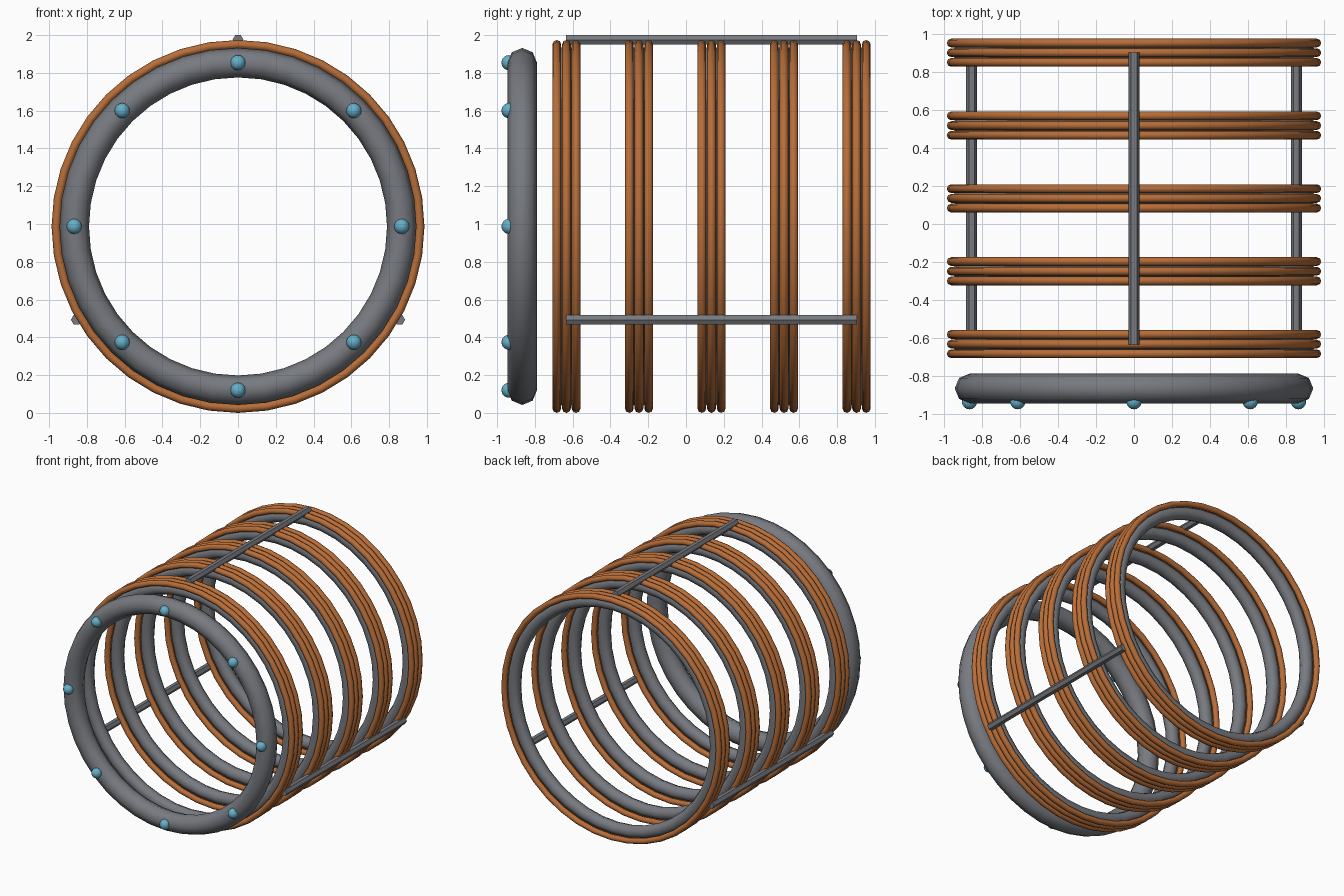
import bpy, bmesh, math
from mathutils import Matrix, Vector

if "Cube" in bpy.data.objects:
    bpy.data.objects.remove(bpy.data.objects["Cube"])

ZC = 0.987            # height of the common axis
TAU = 2 * math.pi


def material(name, rgb):
    m = bpy.data.materials.new(name)
    m.diffuse_color = (*rgb, 1)
    m.use_nodes = True
    m.node_tree.nodes["Principled BSDF"].inputs["Base Color"].default_value = m.diffuse_color
    return m


STEEL = material("steel grey", (0.185, 0.195, 0.215))
COPPER = material("copper", (0.48, 0.155, 0.04))
BLUE = material("light blue", (0.13, 0.43, 0.58))


def finish(bm, name, mat, smooth):
    bmesh.ops.recalc_face_normals(bm, faces=bm.faces)
    for f in bm.faces:
        f.smooth = smooth
    me = bpy.data.meshes.new(name)
    bm.to_mesh(me)
    bm.free()
    me.materials.append(mat)
    ob = bpy.data.objects.new(name, me)
    bpy.context.collection.objects.link(ob)
    return ob


def ring(name, y, major, minor, mat, n=40, k=8):
    """Torus around the y axis."""
    bm = bmesh.new()
    grid = []
    for i in range(n):
        a = TAU * i / n
        row = []
        for j in range(k):
            b = TAU * j / k
            r = major + minor * math.cos(b)
            row.append(bm.verts.new((r * math.cos(a), y + minor * math.sin(b),
                                     ZC + r * math.sin(a))))
        grid.append(row)
    for i in range(n):
        for j in range(k):
            p, q = grid[i], grid[(i + 1) % n]
            bm.faces.new((p[j], p[(j + 1) % k], q[(j + 1) % k], q[j]))
    return finish(bm, name, mat, True)


# Front collar ring
ring("front_ring", -0.867, 0.867, 0.078, STEEL)

# Blue studs on the collar
for i in range(8):
    a = TAU * i / 8
    bm = bmesh.new()
    bmesh.ops.create_uvsphere(
        bm, u_segments=16, v_segments=10, radius=0.04,
        matrix=Matrix.Translation((0.867 * math.cos(a), -0.937,
                                   ZC + 0.867 * math.sin(a))))
    finish(bm, f"stud_{i + 1}", BLUE, True)

# Five support hoops, each wound with three copper turns
for i in range(5):
    y = -0.633 + 0.384 * i
    ring(f"support_hoop_{i + 1}", y, 0.908, 0.05, STEEL)
    for t in (-1, 0, 1):
        ring(f"copper_turn_{i + 1}_{t + 2}", y + 0.051 * t, 0.964, 0.023, COPPER)

# Three hexagonal tie rods along the outside
for i in range(3):
    a = math.pi / 2 + TAU * i / 3
    bm = bmesh.new()
    ends = []
    for y in (-0.635, 0.905):
        ends.append([bm.verts.new((0.988 * math.cos(a) + 0.029 * math.cos(TAU * s / 6), y,
                                   ZC + 0.988 * math.sin(a) + 0.029 * math.sin(TAU * s / 6)))
                     for s in range(6)])
    for e in ends:
        bm.faces.new(e)
    for s in range(6):
        u = (s + 1) % 6
        bm.faces.new((ends[0][s], ends[0][u], ends[1][u], ends[1][s]))
    finish(bm, f"tie_rod_{i + 1}", STEEL, False)
